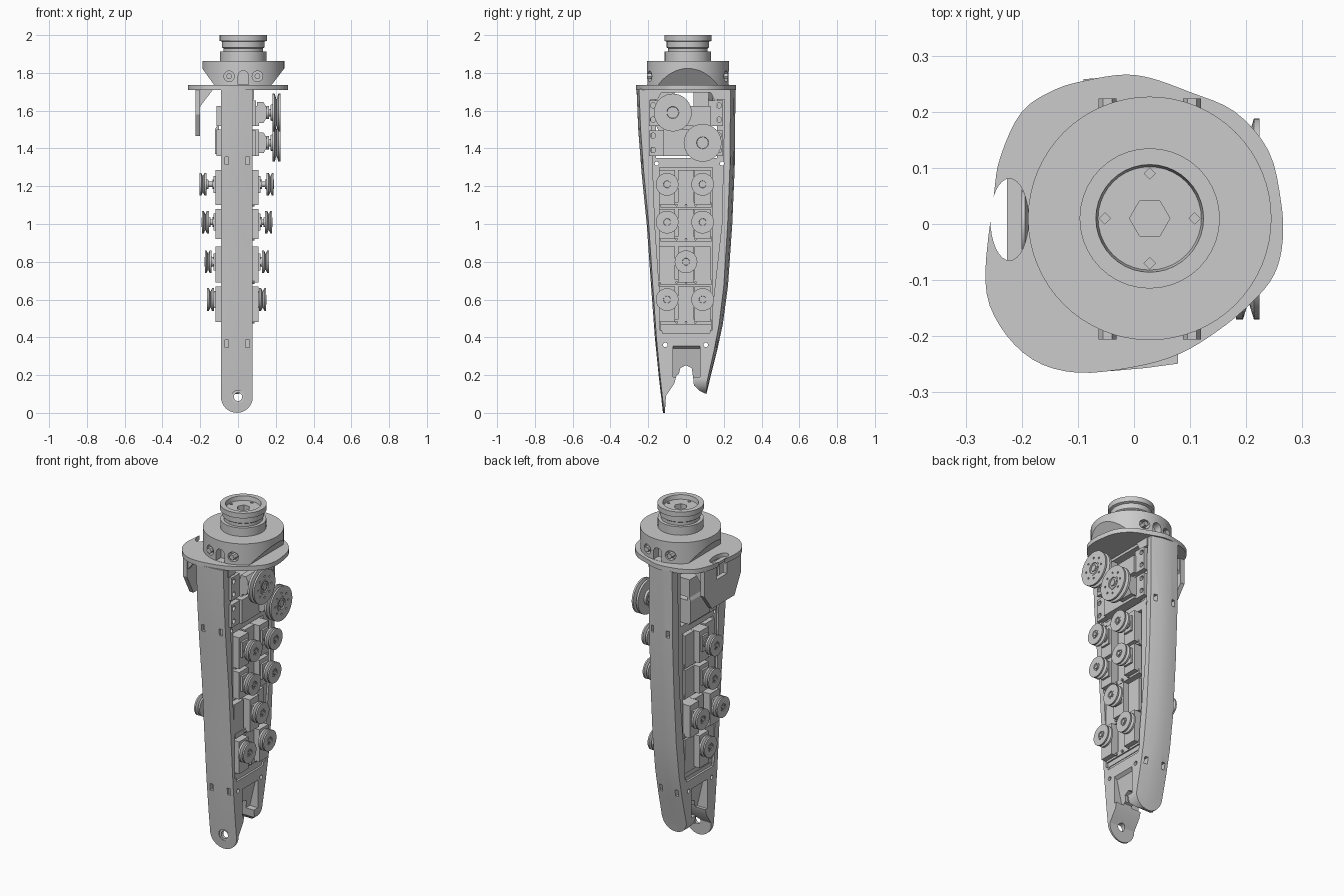
import bpy, bmesh, math
from mathutils import Vector

if "Cube" in bpy.data.objects:
    bpy.data.objects.remove(bpy.data.objects["Cube"])

AX = {'x': lambda u, v, w: (w, u, v), 'y': lambda u, v, w: (u, w, v), 'z': lambda u, v, w: (u, v, w)}

def finish(name, bm, smooth=True):
    bmesh.ops.remove_doubles(bm, verts=bm.verts, dist=1e-5)
    bmesh.ops.recalc_face_normals(bm, faces=bm.faces)
    me = bpy.data.meshes.new(name)
    bm.to_mesh(me)
    bm.free()
    ob = bpy.data.objects.new(name, me)
    bpy.context.collection.objects.link(ob)
    if smooth:
        shade(ob)
    return ob

def activate(ob):
    bpy.ops.object.select_all(action='DESELECT')
    ob.select_set(True)
    bpy.context.view_layer.objects.active = ob

def shade(ob):
    activate(ob)
    bpy.ops.object.shade_smooth_by_angle(angle=math.radians(30))

def loft(name, rings, smooth=True):
    bm = bmesh.new()
    vs = [[bm.verts.new(p) for p in r] for r in rings]
    n = len(rings[0])
    for a, b in zip(vs, vs[1:]):
        for i in range(n):
            bm.faces.new((a[i], a[(i + 1) % n], b[(i + 1) % n], b[i]))
    bm.faces.new(vs[0])
    bm.faces.new(vs[-1])
    return finish(name, bm, smooth)

def prism(name, pts, axis, a, b, smooth=False):
    return loft(name, [[AX[axis](u, v, w) for u, v in pts] for w in (a, b)], smooth)

def box(name, lo, hi):
    return prism(name, [(lo[0], lo[1]), (hi[0], lo[1]), (hi[0], hi[1]), (lo[0], hi[1])], 'z', lo[2], hi[2])

def lathe(name, prof, axis, at, seg=32, sign=1):
    # prof is (radius, height along axis); caps are closed at both ends
    rings = [[Vector(at) + Vector(AX[axis](r * math.cos(t), r * math.sin(t), h * sign))
              for t in [2 * math.pi * i / seg for i in range(seg)]] for r, h in prof]
    return loft(name, rings)

def cyl(name, axis, at, r, h, seg=16):
    return lathe(name, [(r, -h / 2), (r, h / 2)], axis, at, seg)

def cut(ob, *cutters):
    for c in cutters:
        m = ob.modifiers.new('cut', 'BOOLEAN')
        m.operation, m.solver, m.object = 'DIFFERENCE', 'EXACT', c
        activate(ob)
        bpy.ops.object.modifier_apply(modifier=m.name)
        bpy.data.objects.remove(c)

def smooth_loop(pts, n=5):
    # closed Catmull-Rom curve through a few points
    out, k = [], len(pts)
    for i in range(k):
        p = [Vector(pts[(i + j) % k]) for j in (-1, 0, 1, 2)]
        for s in range(n):
            t = s / n
            out.append(0.5 * (2 * p[1] + (p[2] - p[0]) * t + (2 * p[0] - 5 * p[1] + 4 * p[2] - p[3]) * t ** 2
                              + (3 * p[1] - p[0] - 3 * p[2] + p[3]) * t ** 3))
    return out

# Forearm shell: side profile lofted across x, narrowing towards +x
outer_l = [(-.262, 1.715), (-.253, 1.5), (-.235, 1.27), (-.208, 1.0), (-.187, .7), (-.165, .4), (-.145, .2), (-.13, .07), (-.122, 0)]
fork = [(-.112, 0), (-.106, .09), (-.062, .155), (-.05, .2), (-.038, .205), (-.03, .238), (0, .252), (.03, .238),
        (.036, .2), (.042, .145), (.075, .115), (.108, .1)]
outer_r = [(.125, .17), (.165, .33), (.195, .47), (.222, .67), (.245, 1.0), (.258, 1.3), (.262, 1.715)]
side = outer_l + fork + outer_r
def ring(x, kl, kr):
    return [(x, y * (kl if i < len(outer_l) else kr if i >= len(outer_l) + len(fork) else 1), z)
            for i, (y, z) in enumerate(side)]
shell = loft('forearm_shell', [ring(-.09, 1, .985), ring(-.04, 1, 1), ring(.02, .98, .97), ring(.078, .95, .9)], False)

# Rounded finger ends of the fork, front one lower than the back one
arc = [(-.006 + .0845 * math.cos(t), .085 + .0845 * math.sin(t)) for t in [math.pi * (1 + i / 16) for i in range(17)]]
for dz, y0, y1 in ((0, -.3, -.02), (.1, .045, .3)):
    pts = [(-.2, .085 + dz)] + [(x, z + dz) for x, z in arc] + [(.2, .085 + dz), (.2, -.1 + dz), (-.2, -.1 + dz)]
    cut(shell, prism('cutter', pts, 'y', y0, y1))
cut(shell, cyl('cutter', 'y', (0, -.12, .085), .022, .2, 24), cyl('cutter', 'y', (0, -.16, .085), .034, .07, 24))

# Rail recess, motor bay, top window and fork scoop on both faces
inset = [(-.19, 1.69), (-.165, 1.0), (-.125, .42), (.125, .42), (.19, 1.0), (.205, 1.69)]
for s, face in ((1, .078), (-1, .09)):
    cut(shell, prism('cutter', inset, 'x', s * (face - .012), s * .2))
    cut(shell, box('cutter', (min(s * .2, s * .04), -.14, .44), (max(s * .2, s * .04), .14, 1.3)))
    cut(shell, prism('cutter', [(s * .1, .37), (s * .06, .34), (s * .025, .19), (s * .1, .19)], 'y', -.07, .075))
cut(shell, box('cutter', (-.2, -.16, 1.35), (.2, .165, 1.695)))
for y, z, r in ((-.155, 1.32, .011), (.19, 1.32, .011), (-.11, .36, .012), (.105, .36, .012)):
    cut(shell, cyl('cutter', 'x', (0, y, z), r, .5))
for x in (-.06, .05):
    for z, yf, yb in ((1.335, -.24, .25), (.365, -.16, .165)):
        for y in (yf, yb):
            cut(shell, box('cutter', (x - .01, y - .04, z - .02), (x + .01, y + .02 if y < 0 else y + .04, z + .02)))
shade(shell)

# Wrist flange with oval cable hole
outline = [(-.265, -.1), (-.25, .05), (-.238, .12), (-.2, .2), (-.14, .24), (-.08, .257), (-.02, .266), (.03, .26), (.1, .235),
           (.18, .2), (.24, .13), (.262, .04), (.265, -.03), (.25, -.09), (.21, -.14), (.15, -.19), (.08, -.232),
           (0, -.255), (-.1, -.265), (-.18, -.242), (-.24, -.18)]
flange = prism('wrist_flange', smooth_loop(outline, 4), 'z', 1.71, 1.737)
oval = [(-.222 + .034 * math.cos(t), .008 + .073 * math.sin(t)) for t in [math.tau * i / 32 for i in range(32)]]
cut(flange, prism('cutter', oval, 'z', 1.6, 1.8))
shade(flange)

# Cup above the flange: cylinder with slanted flats and screw holes
C = (.028, .01, 0)
cup = lathe('wrist_cup', [(.217, 1.73), (.217, 1.862)], 'z', C, 64)
cut(cup, prism('cutter', [(.25, 1.83), (.3, 1.83), (.3, 1.7), (.15, 1.7)], 'y', -.4, .4),
    prism('cutter', [(-.194, 1.83), (-.3, 1.83), (-.3, 1.7), (-.1, 1.7)], 'y', -.4, .4))
for y in (-.2, .22):
    for dx in (-.075, .075):
        cut(cup, cyl('cutter', 'y', (C[0] + dx, y, 1.782), .028, .07, 20))
        cyl('cup_screw', 'y', (C[0] + dx, y * .88, 1.782), .016, .06, 6)
    slot = [(C[0] + .027 * math.cos(t), 1.785 + .027 * math.sin(t)) for t in [math.pi * i / 12 for i in range(13)]]
    cut(cup, prism('cutter', slot + [(C[0] - .027, 1.738), (C[0] + .027, 1.738)], 'y', y - .04, y + .04))
shade(cup)

# Stepped coupling with recessed top
hub = lathe('wrist_coupling', [(.123, 1.85), (.123, 1.912), (.105, 1.912), (.105, 1.93), (.112, 1.935), (.112, 1.965), (.125, 1.97),
                               (.125, 2.0), (.096, 2.0), (.092, 1.975)], 'z', C, 40)
cut(hub, lathe('cutter', [(.036, 1.92), (.036, 2.1)], 'z', C, 6))
for i in range(4):
    a = i * math.pi / 2
    cut(hub, cyl('cutter', 'z', (C[0] + .08 * math.cos(a), C[1] + .08 * math.sin(a), 1.975), .01, .04, 4))
shade(hub)

# Side bracket hanging from the flange
plate = prism('side_bracket', [(-.19, 1.715), (-.19, 1.58), (-.13, 1.465), (.08, 1.465), (.15, 1.56), (.15, 1.715)], 'x', -.226, -.2)
cut(plate, box('cutter', (-.3, -.06, 1.62), (-.1, .04, 1.7)))
for y in (-.17, .13):
    prism('bracket_gusset', [(-.21, 1.715), (-.21, 1.61), (-.13, 1.715)], 'y', y - .012, y + .012)

# Ribs under the flange
for s in (-1, 1):
    prism('flange_rib', [(s * .21, 1.715), (s * .21, 1.66), (s * .15, 1.66), (s * .12, 1.715)], 'x', -.08, .085)

def pulley(name, tip, y, z, r, w, s):
    # double-flanged wheel with V groove, hub ring and hexagonal nut
    p = lathe(name, [(r * .4, tip - w * 1.25), (r * .45, tip - w), (r, tip - w), (r, tip - w * .72), (r * .68, tip - w * .5),
                     (r, tip - w * .28), (r, tip - w * .05), (r * .42, tip - w * .05), (r * .42, tip), (r * .32, tip),
                     (r * .3, tip - w * .12)], 'x', (0, y, z), 32, s)
    lathe(name + '_nut', [(r * .2, tip - w * .3), (r * .2, tip)], 'x', (0, y, z), 6, s)
    return p

# Small motors: rows alternate two/one pulleys on each side
rows = [(1.21, (-.1, .088), (0,), .19, .205, 1.1, 1.285), (1.01, (-.1, .088), (0,), .182, .192, .92, 1.08),
        (.8, (0,), (-.1, .088), .165, .177, .69, .88), (.6, (-.1, .088), (0,), .15, .165, .48, .67)]
for z, right, left, tr, tl, z0, z1 in rows:
    for s, ys, tip, far, back in ((1, right, tr, .108, -.085), (-1, left, tl, .118, -.075)):
        for y in ys:
            box('motor_case', (min(s * far, s * back), y - .043, z0), (max(s * far, s * back), y + .043, z1))
            box('motor_cap', (min(s * (far + .012), 0), y - .03, z - .045), (max(s * (far + .012), 0), y + .03, z + .045))
            lathe('motor_shaft', [(.026, far), (.026, far + .018), (.014, far + .018), (.014, tip - .02)], 'x', (0, y, z), 16, s)
            pulley('drive_pulley', tip, y, z, .06, .038, s)
    # cross strap and screws tying each row together
    box('row_strap', (-.082, -.135, z0 - .012), (.078, .135, z0 + .015))
    for y in (-.05, 0, .05):
        cyl('strap_screw', 'x', (.078, y, z0), .007, .02, 8)
box('bay_floor_strip', (-.075, -.135, .44), (.07, .135, .475))

# Large motors with lugged mounting plates and big pulleys
for y, z, top in ((-.07, 1.59, 1.625), (.088, 1.43, 1.5)):
    box('large_motor_case', (-.115, -.12, z - .07), (.11, .13, top))
    prism('large_motor_nose', [(.1, z - .055), (.135, z - .055), (.15, z - .03), (.15, z + .03), (.135, z + .055), (.1, z + .055)],
          'y', y - .05, y + .05)
    for s in (-1, 1):
        lug = box('mount_lug', (.066, min(s * .12, s * .195), z - .07), (.095, max(s * .12, s * .195), z + .065))
        for dz in (-.038, .038):
            cut(lug, cyl('cutter', 'x', (.08, s * .175, z + dz), .014, .1))
    lathe('large_shaft', [(.035, .14), (.035, .165), (.02, .165), (.02, .19)], 'x', (0, y, z), 20)
    p = pulley('large_pulley', .226, y, z, .1, .044, 1)
    for i in range(8):
        a = i * math.pi / 4
        cut(p, cyl('cutter', 'x', (.228, y + .062 * math.cos(a), z + .062 * math.sin(a)), .006, .02, 8))
    shade(p)

# Rear cover of the large motors with a sloped top
prism('motor_rear_cover', [(-.1, 1.37), (-.122, 1.37), (-.122, 1.5), (-.1, 1.54)], 'y', -.05, .13)
